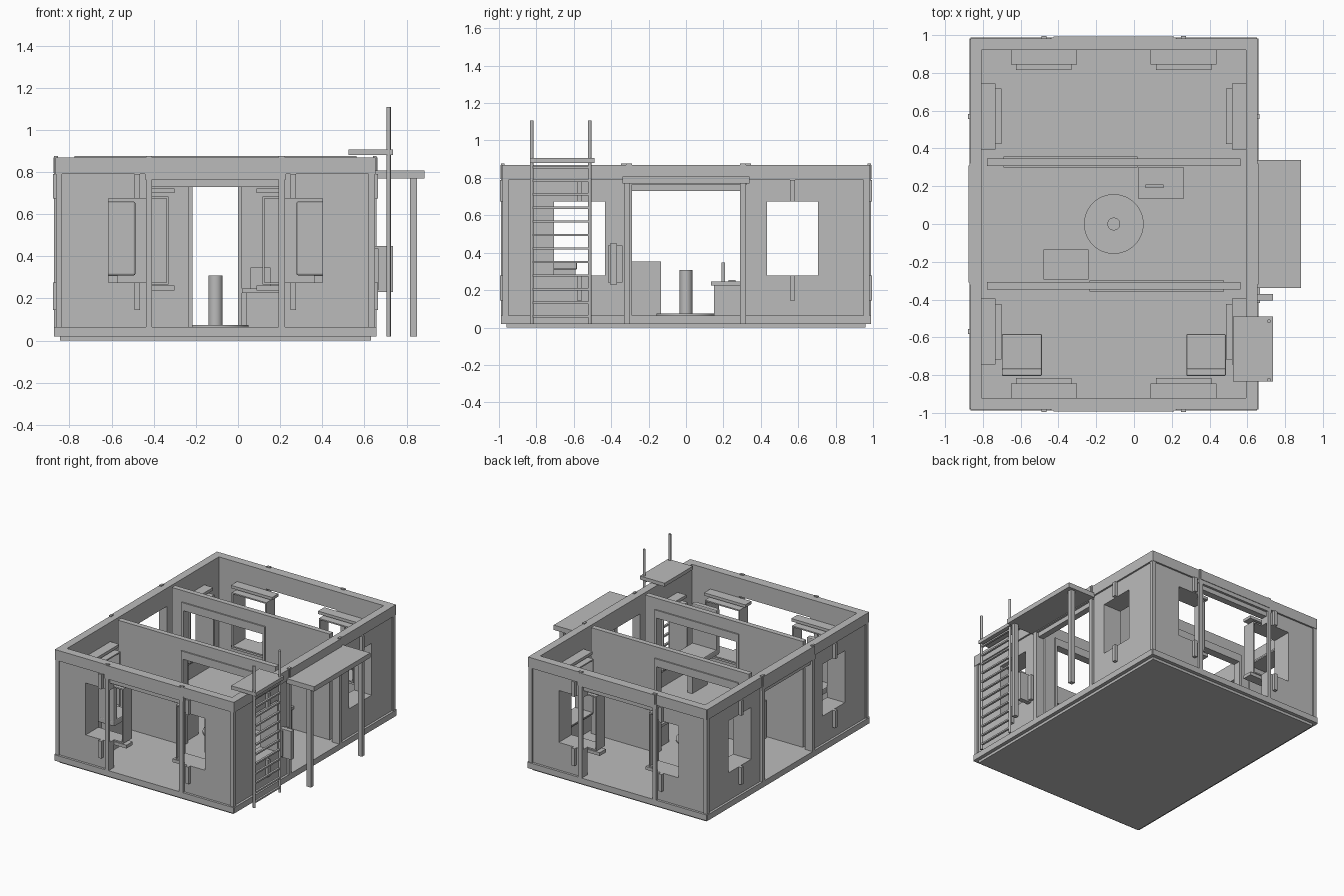
import bpy, bmesh, math
from mathutils import Vector

if "Cube" in bpy.data.objects:
    bpy.data.objects.remove(bpy.data.objects["Cube"])

grey = bpy.data.materials.new("plain_grey")
grey.diffuse_color = (0.5, 0.5, 0.5, 1)
grey.use_nodes = True
grey.node_tree.nodes["Principled BSDF"].inputs["Base Color"].default_value = grey.diffuse_color
CX = -0.107          # building centre in x
TOP, FLOOR = 0.87, 0.065


def finish(name, bm):
    bmesh.ops.recalc_face_normals(bm, faces=bm.faces)
    me = bpy.data.meshes.new(name)
    bm.to_mesh(me)
    bm.free()
    me.materials.append(grey)
    ob = bpy.data.objects.new(name, me)
    bpy.context.collection.objects.link(ob)
    return ob


def box(name, x0, x1, y0, y1, z0, z1, bevel=0):
    bm = bmesh.new()
    bmesh.ops.create_cube(bm, size=1)
    for v in bm.verts:
        v.co = Vector(((x0 + x1) / 2 + v.co.x * (x1 - x0),
                       (y0 + y1) / 2 + v.co.y * (y1 - y0),
                       (z0 + z1) / 2 + v.co.z * (z1 - z0)))
    if bevel:
        bmesh.ops.bevel(bm, geom=bm.edges[:], offset=bevel, segments=2,
                        profile=0.5, affect='EDGES')
    return finish(name, bm)


def cylinder(name, x, y, r, z0, z1, sides=32):
    bm = bmesh.new()
    bmesh.ops.create_cone(bm, cap_ends=True, segments=sides, radius1=r, radius2=r, depth=z1 - z0)
    bmesh.ops.translate(bm, verts=bm.verts, vec=(x, y, (z0 + z1) / 2))
    ob = finish(name, bm)
    bpy.context.view_layer.objects.active = ob
    ob.select_set(True)
    bpy.ops.object.shade_smooth_by_angle(angle=math.radians(40))
    ob.select_set(False)


def panel(name, place, half, d0, d1, z0, z1, holes):
    """Flat panel with rectangular holes (u0, u1, z0, z1), extruded from d0 to d1."""
    us = sorted({-half, half, *(h[0] for h in holes), *(h[1] for h in holes)})
    zs = sorted({z0, z1, *(h[2] for h in holes), *(h[3] for h in holes)})
    bm = bmesh.new()
    for ua, ub in zip(us, us[1:]):
        for za, zb in zip(zs, zs[1:]):
            um, zm = (ua + ub) / 2, (za + zb) / 2
            if any(h[0] < um < h[1] and h[2] < zm < h[3] for h in holes):
                continue
            bm.faces.new([bm.verts.new(place(u, d0, z))
                          for u, z in ((ua, za), (ub, za), (ub, zb), (ua, zb))])
    bmesh.ops.remove_doubles(bm, verts=bm.verts, dist=1e-5)
    ext = bmesh.ops.extrude_face_region(bm, geom=bm.faces[:], use_keep_orig=True)
    shift = Vector(place(0, d1, 0)) - Vector(place(0, d0, 0))
    bmesh.ops.translate(bm, vec=shift,
                        verts=[g for g in ext["geom"] if isinstance(g, bmesh.types.BMVert)])
    return finish(name, bm)


def side_box(name, place, u0, u1, d0, d1, z0, z1):
    a, b = place(u0, d0, z0), place(u1, d1, z1)
    lo, hi = [min(p) for p in zip(a, b)], [max(p) for p in zip(a, b)]
    return box(name, lo[0], hi[0], lo[1], hi[1], lo[2], hi[2])


# Side name: placement, outer depth, inner depth, half length, window offset, door half width
sides = {
    "front": (lambda u, d, z: (CX + u, -d, z), 0.97, 0.92, 0.747, 0.37, 0.30),
    "back": (lambda u, d, z: (CX + u, d, z), 0.97, 0.92, 0.747, 0.37, 0.30),
    "left": (lambda u, d, z: (CX - d, u, z), 0.747, 0.70, 0.92, 0.57, 0.29),
    "right": (lambda u, d, z: (CX + d, u, z), 0.747, 0.70, 0.92, 0.57, 0.29),
}
WZ0, WZ1, WH, DOOR = 0.277, 0.675, 0.137, 0.73

# Base and floor
box("base_slab", CX - 0.737, CX + 0.737, -0.96, 0.96, 0, 0.02)
box("floor", CX - 0.747, CX + 0.747, -0.97, 0.97, 0.02, FLOOR)

for side, (place, out, inn, half, win, door) in sides.items():
    # Wall with a doorway and two windows
    holes = [(-door, door, FLOOR, DOOR)]
    holes += [(s * win - WH, s * win + WH, WZ0, WZ1) for s in (-1, 1)]
    panel(side + "_wall", place, half, inn, out, FLOOR, TOP, holes)

    # Skirting, top bands and doorway surround
    full = 0.747 if half < 0.8 else 0.97
    side_box(side + "_skirting", place, -full - 0.012, full + 0.012, out, out + 0.018, 0.02, FLOOR)
    side_box(side + "_door_band", place, -door - 0.02, door + 0.02, out, out + 0.022, 0.795, TOP)
    side_box(side + "_door_header", place, -door - 0.035, door + 0.035, out, out + 0.018, 0.765, 0.797)
    for s in (-1, 1):
        a, b = sorted((s * (door + 0.03), s * (full + 0.01)))
        side_box(side + "_top_band", place, a, b, out, out + 0.013, 0.79, TOP)
        a, b = sorted((s * door, s * (door + 0.03)))
        side_box(side + "_door_post", place, a, b, out, out + 0.018, 0.02, 0.877)
        a, b = sorted((s * (full - 0.02), s * (full + 0.01)))
        side_box(side + "_corner_trim", place, a, b, out, out + 0.01, 0.02, TOP)

        # Window lining, inner shelves and outer brackets
        c = s * win
        deep = inn - 0.105
        for e in (-1, 1):
            a, b = sorted((c + e * WH, c + e * (WH + 0.01)))
            side_box("window_lining_side", place, a, b, deep, inn, WZ0 - 0.01, WZ1 + 0.01)
        for z0, z1 in ((WZ0 - 0.01, WZ0), (WZ1, WZ1 + 0.01)):
            side_box("window_lining", place, c - WH, c + WH, deep, inn, z0, z1)
        for z0, z1 in ((0.237, 0.262), (0.70, 0.722)):
            side_box("window_shelf", place, c - 0.175, c + 0.175, inn - 0.075, inn, z0, z1)
        for z0, z1 in ((0.145, WZ0), (WZ1, 0.79)):
            side_box("window_bracket", place, c - 0.013, c + 0.013, out, out + 0.025, z0, z1)

# Two inner partitions with offset wide openings
for name, s in (("front", -1), ("back", 1)):
    y = s * 0.328
    o0, o1 = (-0.11, 0.565) if s < 0 else (-0.565, 0.107)
    panel(name + "_partition", lambda u, d, z: (CX + u, d, z), 0.67, y - 0.02, y + 0.02,
          FLOOR, 0.877, [(o0, o1, FLOOR, DOOR)])
    x0, x1 = CX + o0, CX + o1
    box(name + "_partition_lintel", x0 - 0.018, x1 + 0.018, y - 0.03, y + 0.03, DOOR, 0.79)
    for a, b in ((x0 - 0.018, x0), (x1, x1 + 0.018)):
        box(name + "_partition_jamb", a, b, y - 0.03, y + 0.03, FLOOR, DOOR)

# Side canopy on two legs
box("canopy", 0.65, 0.885, -0.34, 0.34, 0.77, 0.807)
for y in (-0.315, 0.305):
    box("canopy_leg", 0.815, 0.85, y - 0.016, y + 0.016, 0.02, 0.77)

# Ladder with its landing
for y in (-0.825, -0.515):
    cylinder("ladder_rail", 0.715, y, 0.01, 0.02, 1.108, 12)
for i in range(12):
    z = 0.06 + i * 0.0725
    box("ladder_rung", 0.707, 0.723, -0.825, -0.515, z - 0.006, z + 0.006)
box("ladder_landing", 0.525, 0.735, -0.833, -0.49, 0.88, 0.907)

# Wall box beside the ladder
box("wall_box", 0.64, 0.735, -0.405, -0.37, 0.23, 0.448)
box("wall_box_plate", 0.64, 0.667, -0.417, -0.34, 0.24, 0.438)

# Round plinth and column in the middle room
cylinder("round_plinth", CX, 0, 0.158, FLOOR, 0.075, 48)
cylinder("column", CX, 0, 0.034, 0.075, 0.308)

# Cabinet
box("cabinet", -0.48, -0.24, -0.293, -0.135, FLOOR, 0.353)

# Desk with screen and keyboard
box("desk_top", 0.02, 0.265, 0.135, 0.30, 0.225, 0.247)
box("desk_body", 0.04, 0.25, 0.15, 0.295, FLOOR, 0.225)
box("screen", 0.06, 0.155, 0.19, 0.208, 0.247, 0.347)
box("keyboard", 0.063, 0.153, 0.228, 0.265, 0.247, 0.254)

# Two chairs in the front room
for x0, x1, p0 in ((-0.70, -0.487, -0.614), (0.277, 0.487, 0.36)):
    box("chair_seat", x0, x1, -0.805, -0.582, 0.31, 0.355, 0.008)
    box("chair_back", x0, x1, -0.805, -0.765, 0.34, 0.66, 0.008)
    box("chair_pedestal", p0, p0 + 0.042, -0.775, -0.59, FLOOR, 0.315)
